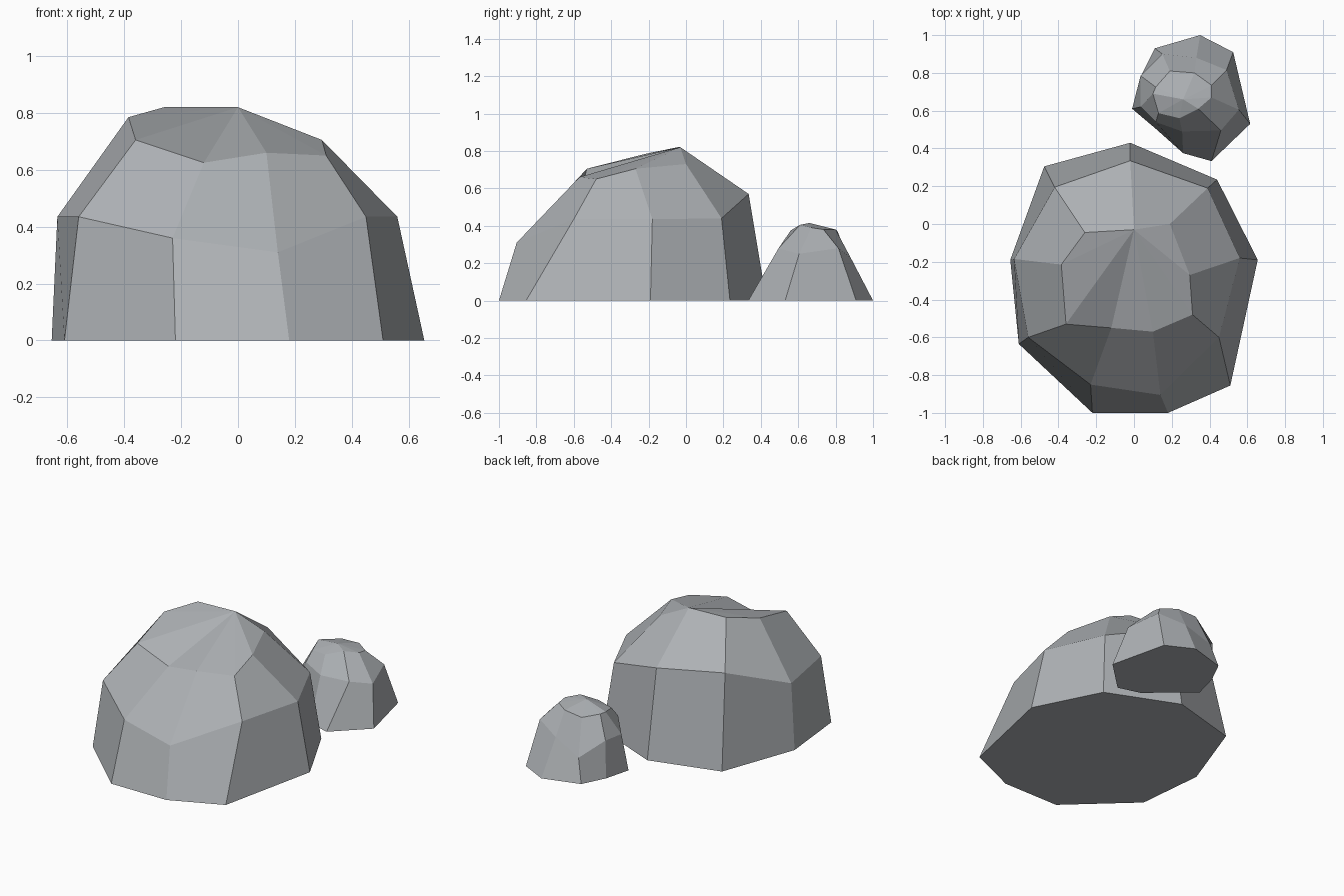
import bpy, bmesh

# Slightly cool dark grey stone
stone = bpy.data.materials.new("stone")
stone.diffuse_color = (0.42, 0.44, 0.46, 1)


def rock(name, base, shoulder, crown, apex=None):
    """Faceted stone: three matching rings, flat base, fanned top."""
    bm = bmesh.new()
    rings = [[bm.verts.new((x, y, 0)) for x, y in base]]
    rings += [[bm.verts.new(p) for p in r] for r in (shoulder, crown)]
    n = len(base)
    bm.faces.new(rings[0])
    for lo, hi in zip(rings, rings[1:]):
        for i in range(n):
            j = (i + 1) % n
            bm.faces.new((lo[i], lo[j], hi[j], hi[i]))
    top = rings[-1]
    if apex:
        a = bm.verts.new(apex)
        for i in range(n):
            bm.faces.new((top[i], top[(i + 1) % n], a))
    else:
        for i in range(1, n - 1):
            bm.faces.new((top[0], top[i], top[i + 1]))
    bmesh.ops.recalc_face_normals(bm, faces=bm.faces)
    mesh = bpy.data.meshes.new(name)
    bm.to_mesh(mesh)
    bm.free()
    mesh.materials.append(stone)
    obj = bpy.data.objects.new(name, mesh)
    bpy.context.collection.objects.link(obj)
    return obj


# Large boulder, rings run clockwise from the back; top fans from its peak
rock("large_boulder",
     [(-.02, .43), (.44, .235), (.655, -.19), (.51, -.855), (.18, -1),
      (-.22, -1), (-.61, -.635), (-.655, -.19), (-.475, .305)],
     [(-.02, .335, .57), (.39, .19, .44), (.56, -.18, .435), (.45, -.6, .435),
      (.14, -.905, .31), (-.23, -.85, .36), (-.56, -.6, .435),
      (-.635, -.185, .435), (-.42, .195, .59)],
     [(0, -.03, .82), (.19, 0, .73), (.295, -.27, .705), (.31, -.48, .65),
      (.10, -.57, .66), (-.12, -.55, .625), (-.36, -.53, .705),
      (-.385, -.215, .785), (-.26, -.045, .82)])

# Small boulder behind it
rock("small_boulder",
     [(.35, 1), (.525, .91), (.615, .53), (.41, .333), (.26, .375),
      (.12, .5), (-.01, .61), (.035, .78), (.11, .93)],
     [(.33, .88, .23), (.49, .815, .28), (.555, .605, .25), (.46, .495, .28),
      (.255, .49, .27), (.115, .54, .30), (.035, .62, .23),
      (.035, .785, .25), (.15, .9, .15)],
     [(.32, .8, .38), (.41, .735, .38), (.41, .67, .39), (.34, .61, .405),
      (.24, .56, .375), (.13, .587, .365), (.1, .69, .385),
      (.115, .725, .38), (.19, .81, .37)],
     apex=(.26, .66, .415))
